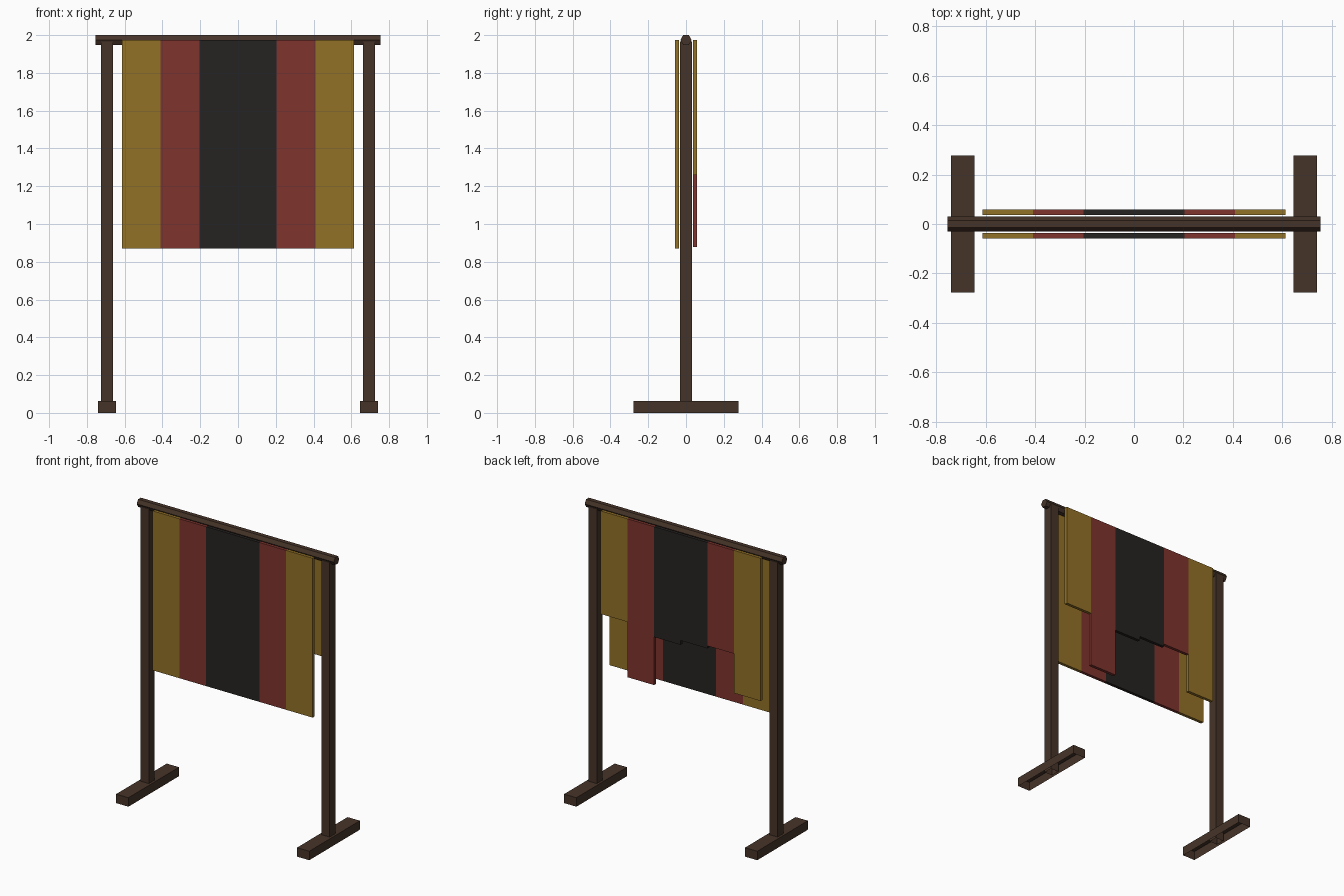
import bpy, bmesh, math
from mathutils import Matrix

if "Cube" in bpy.data.objects:
    bpy.data.objects.remove(bpy.data.objects["Cube"])


def material(name, rgb):
    m = bpy.data.materials.new(name)
    m.diffuse_color = (*rgb, 1)
    m.use_nodes = True
    m.node_tree.nodes["Principled BSDF"].inputs["Base Color"].default_value = m.diffuse_color
    return m


WOOD = material("dark_wood", (0.061, 0.034, 0.022))
GOLD = material("gold_cloth", (0.29, 0.165, 0.02))
RED = material("red_cloth", (0.21, 0.034, 0.027))
BLACK = material("black_cloth", (0.019, 0.017, 0.015))


def finish(name, bm, mat):
    mesh = bpy.data.meshes.new(name)
    bm.to_mesh(mesh)
    bm.free()
    mesh.materials.append(mat)
    obj = bpy.data.objects.new(name, mesh)
    bpy.context.collection.objects.link(obj)
    return obj


def box(name, xs, ys, zs, mat, open_bottom=False):
    bm = bmesh.new()
    size = [b - a for a, b in (xs, ys, zs)]
    mid = [(a + b) / 2 for a, b in (xs, ys, zs)]
    bmesh.ops.create_cube(bm, size=1, matrix=Matrix.Translation(mid) @ Matrix.Diagonal((*size, 1)))
    if open_bottom:
        bm.normal_update()
        down = [f for f in bm.faces if f.normal.z < -0.9]
        bmesh.ops.delete(bm, geom=down, context='FACES_ONLY')
    return finish(name, bm, mat)


# Feet and posts, open underneath
for side, cx in (("left", -0.693), ("right", 0.693)):
    box(side + "_foot", (cx - 0.047, cx + 0.047), (-0.277, 0.277), (0, 0.062), WOOD, True)
    box(side + "_post", (cx - 0.031, cx + 0.031), (-0.031, 0.031), (0, 1.965), WOOD, True)

# Six-sided crossbar, flat on top
BAR_Z = 1.974
bm = bmesh.new()
turn = Matrix.Rotation(math.pi / 2, 4, 'Y')
bmesh.ops.create_cone(bm, cap_ends=True, segments=6, radius1=0.03, radius2=0.03, depth=1.51,
                      matrix=Matrix.Translation((0, 0, BAR_Z)) @ turn)
# Put two corners at +y and -y so that flats face up and down
if max(v.co.z for v in bm.verts) > BAR_Z + 0.028:
    bmesh.ops.rotate(bm, verts=bm.verts, cent=(0, 0, BAR_Z),
                     matrix=Matrix.Rotation(math.pi / 6, 3, 'X'))
finish("crossbar", bm, WOOD)

# Front cloth: even stripes
NEAR, FAR = 0.037, 0.058
edges = [-0.613, -0.409, -0.204, 0.204, 0.409, 0.613]
for i, mat in enumerate((GOLD, RED, BLACK, RED, GOLD)):
    box(f"front_stripe_{i + 1}", edges[i:i + 2], (-FAR, -NEAR), (0.87, BAR_Z), mat)

# Back cloth: ragged strips, listed from -x to +x with their bottom heights
strips = [(GOLD, 0.985), (RED, 1.258), (BLACK, 1.24), (BLACK, 1.21), (RED, 0.877), (GOLD, 1.26)]
w = 1.226 / 6
for i, (mat, bottom) in enumerate(strips):
    x = -0.613 + i * w
    box(f"back_strip_{i + 1}", (x, x + w), (NEAR, FAR), (bottom, BAR_Z), mat)
